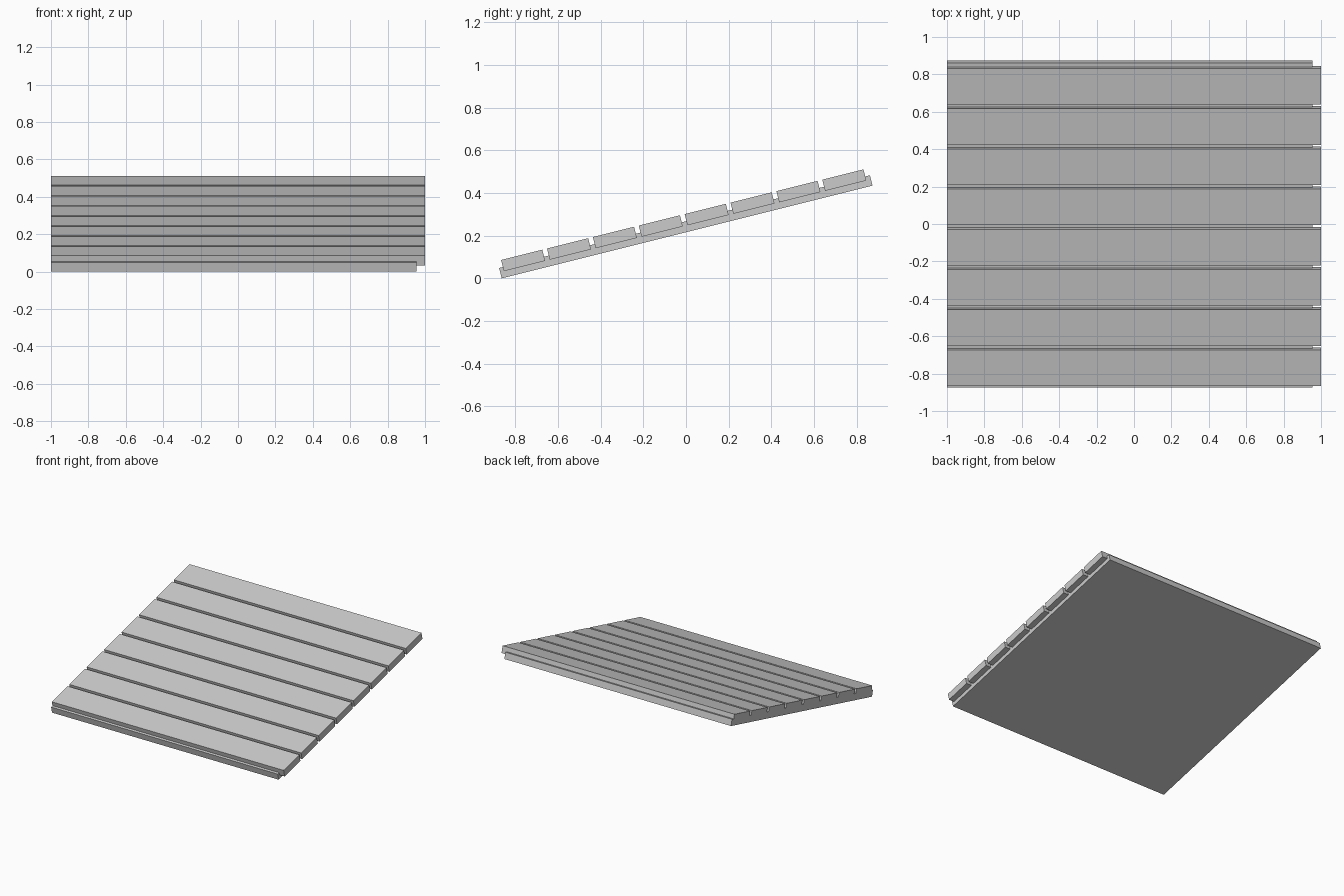
import bpy
import math
from mathutils import Matrix

cube = bpy.data.objects.get("Cube")
if cube:
    bpy.data.objects.remove(cube, do_unlink=True)

# Single plain grey
grey = bpy.data.materials.new("light_grey")
grey.use_nodes = True
COLOUR = (0.6, 0.6, 0.6, 1)
grey.diffuse_color = COLOUR
grey.node_tree.nodes["Principled BSDF"].inputs["Base Color"].default_value = COLOUR

# The slope starts at the lower front edge and rises one in four to the back
SLOPE = Matrix.Translation((0, -0.863, 0)) @ Matrix.Rotation(math.atan(0.25), 4, "X")


def sloped_box(name, low, high):
    """Box between two corners given in the frame of the slope."""
    bpy.ops.mesh.primitive_cube_add(size=1)
    box = bpy.context.object
    box.name = name
    size = [b - a for a, b in zip(low, high)]
    centre = [(a + b) / 2 for a, b in zip(low, high)]
    box.data.transform(Matrix.Translation(centre) @ Matrix.Diagonal((*size, 1)))
    box.matrix_world = SLOPE
    box.data.materials.append(grey)
    return box


# Backing sheet, a little short of the slats on one side
sloped_box("backing_sheet", (-1, 0, 0), (0.955, 1.79, 0.05))

# Eight evenly spaced slats, partly sunk into the sheet
PITCH, WIDTH, START = 0.2215, 0.199, 0.018
for i in range(8):
    front = START + i * PITCH
    sloped_box(f"slat_{i + 1}", (-1, front, 0.03), (1, front + WIDTH, 0.084))
